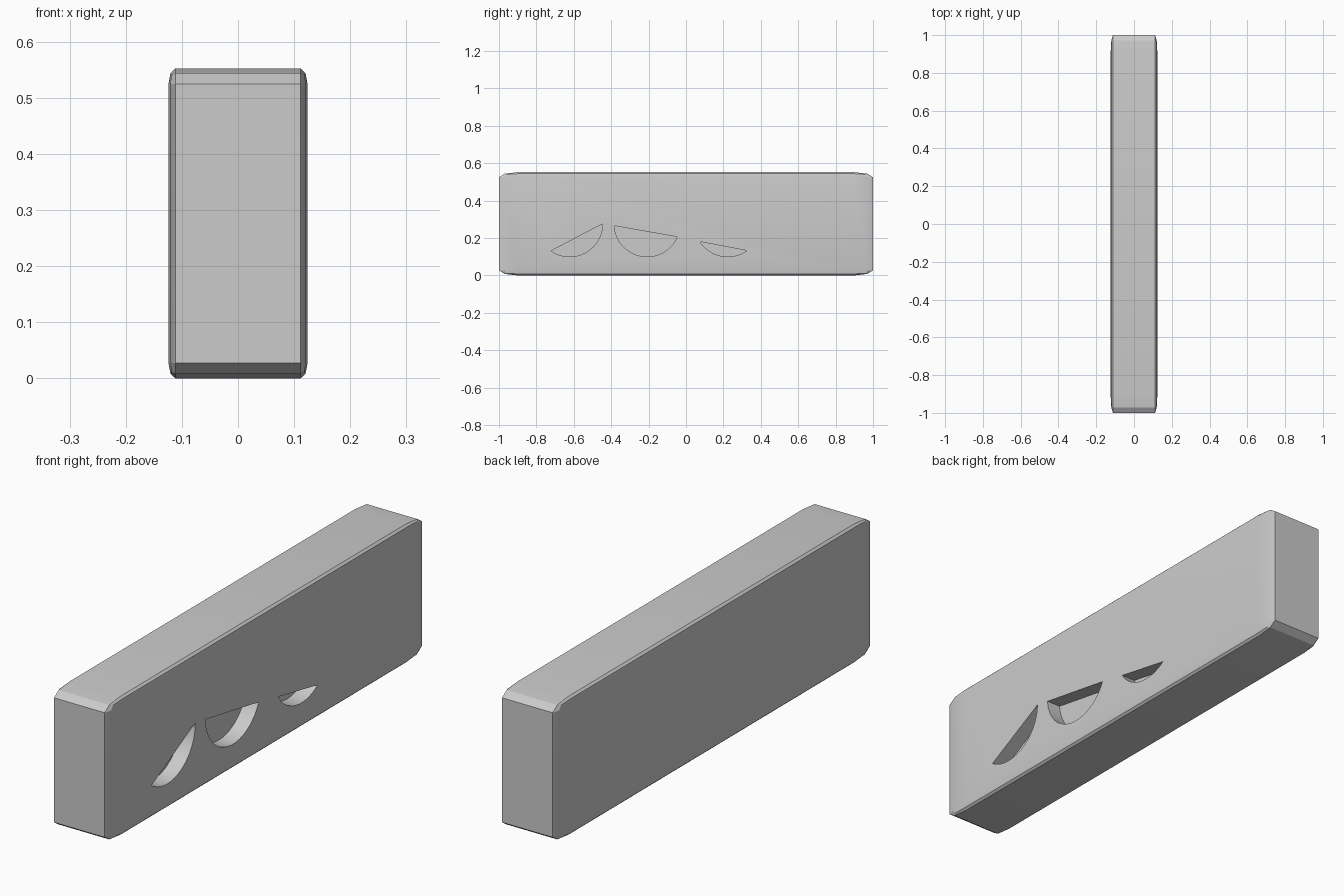
import bpy, bmesh, math

if "Cube" in bpy.data.objects:
    bpy.data.objects.remove(bpy.data.objects["Cube"])

HX, HY, HZ = 0.124, 1.0, 0.276      # half sizes of the block
RADIUS, DEPTH = 0.176, 0.062        # recess arc radius and depth


def make_object(name, bm):
    bmesh.ops.recalc_face_normals(bm, faces=bm.faces)
    mesh = bpy.data.meshes.new(name)
    bm.to_mesh(mesh)
    bm.free()
    obj = bpy.data.objects.new(name, mesh)
    bpy.context.collection.objects.link(obj)
    return obj


# Block: bevelled cube, then stretched so the bevel stretches with it
bm = bmesh.new()
bmesh.ops.create_cube(bm, size=2)
bmesh.ops.bevel(bm, geom=bm.edges[:], offset=0.1, segments=2, profile=0.5,
                affect='EDGES')
bmesh.ops.scale(bm, vec=(HX, HY, HZ), verts=bm.verts)
bmesh.ops.translate(bm, vec=(0, 0, HZ), verts=bm.verts)
block = make_object("block", bm)


# Circular-segment cutter for the right side: arc between two angles, closed by a chord
def recess_cutter(name, y, start, end, steps=20):
    bm = bmesh.new()
    verts = []
    for i in range(steps + 1):
        a = math.radians(start + (end - start) * i / steps)
        verts.append(bm.verts.new((HX - DEPTH, y + RADIUS * math.cos(a),
                                   HZ + RADIUS * math.sin(a))))
    face = bm.faces.new(verts)
    ext = bmesh.ops.extrude_face_region(bm, geom=[face], use_keep_orig=True)
    moved = [v for v in ext["geom"] if isinstance(v, bmesh.types.BMVert)]
    bmesh.ops.translate(bm, vec=(DEPTH + 0.1, 0, 0), verts=moved)
    return make_object(name, bm)


# Three recesses: centre along y, arc start angle, arc end angle
for i, (y, start, end) in enumerate([(-0.622, 235.5, 360),
                                     (-0.208, 183.5, 336.5),
                                     (0.223, 213, 305.5)]):
    cutter = recess_cutter(f"recess_cutter_{i + 1}", y, start, end)
    cutter.hide_render = True
    mod = block.modifiers.new("recess", 'BOOLEAN')
    mod.operation = 'DIFFERENCE'
    mod.solver = 'EXACT'
    mod.object = cutter
    bpy.context.view_layer.objects.active = block
    bpy.ops.object.modifier_apply(modifier=mod.name)
    bpy.data.objects.remove(cutter)

# Smooth the recess walls while keeping the block's edges crisp
bpy.ops.object.select_all(action='DESELECT')
block.select_set(True)
bpy.context.view_layer.objects.active = block
bpy.ops.object.shade_smooth_by_angle(angle=math.radians(15))
